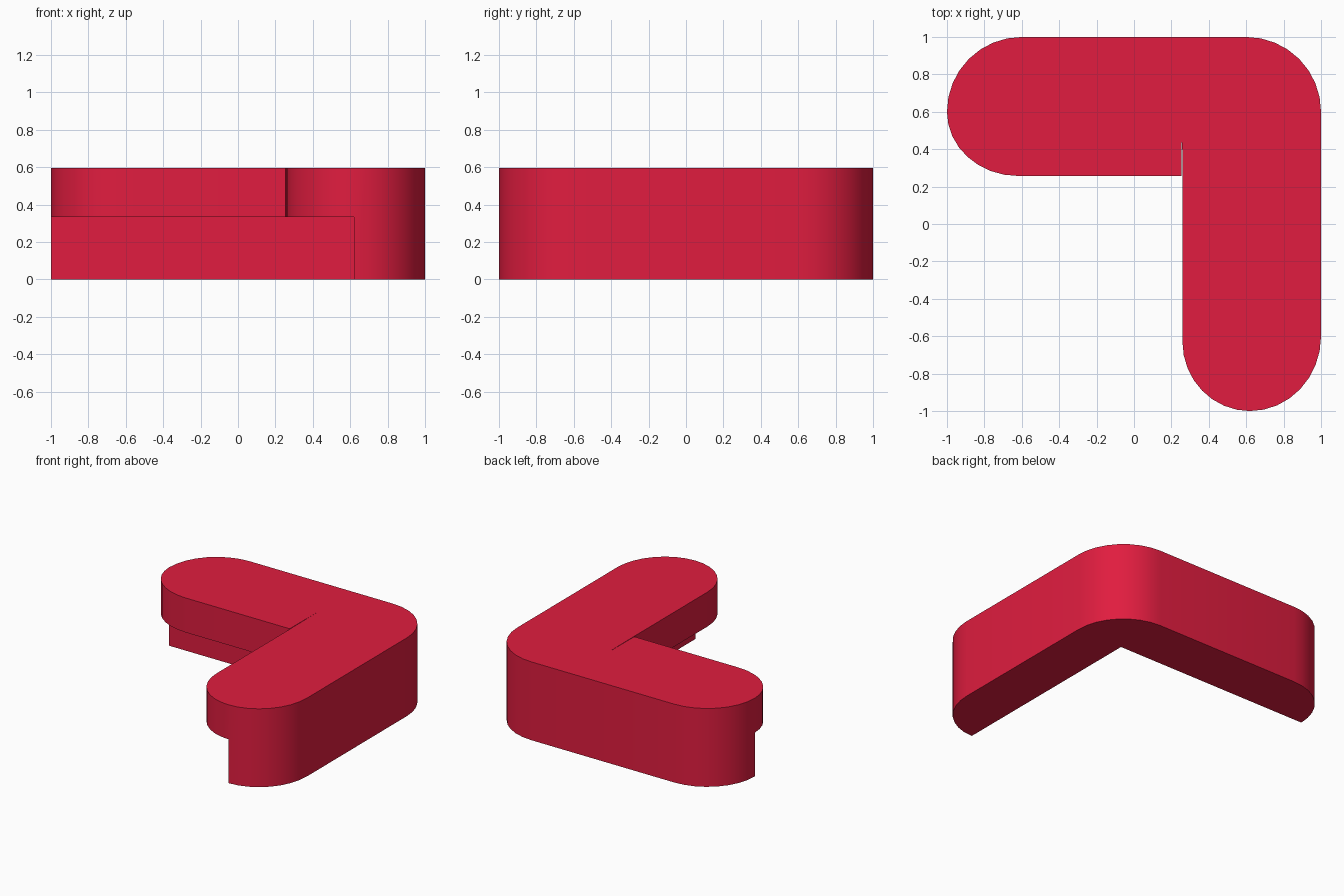
import bpy, bmesh, math

if "Cube" in bpy.data.objects:
    bpy.data.objects.remove(bpy.data.objects["Cube"])

TOP, LEDGE = 0.595, 0.333


def arc(cx, cy, rx, ry, start, end, steps=8):
    """Points on a quarter ellipse, angles in degrees."""
    pts = []
    for i in range(steps + 1):
        a = math.radians(start + (end - start) * i / steps)
        pts.append((cx + rx * math.cos(a), cy + ry * math.sin(a)))
    return pts


# Outer edge: left tip, back, rounded corner, right side, front tip
outer = (arc(-0.60, 0.60, 0.40, 0.40, 180, 90)
         + arc(0.60, 0.60, 0.40, 0.40, 90, 0)
         + arc(0.62, -0.60, 0.38, 0.40, 0, -90))
# Inner edges of the two arms, meeting at a hairline seam
seam = (0.2565, 0.60)
right_inner = arc(0.62, -0.63, 0.361, 0.37, -90, -180)[1:] + [(0.259, 0.257)]
left_inner = [(0.254, 0.257)] + arc(-0.62, 0.60, 0.38, 0.343, 270, 180)[:-1]
elbow = (0.62, 0.60)

bm = bmesh.new()
cache = {}


def v(p, z):
    key = (round(p[0], 5), round(p[1], 5), z)
    if key not in cache:
        cache[key] = bm.verts.new(key)
    return cache[key]


def cap(points, z):
    bm.faces.new([v(p, z) for p in points])


def wall(points, low, high):
    for a, b in zip(points, points[1:]):
        bm.faces.new([v(a, low), v(b, low), v(b, high), v(a, high)])


tip_l, tip_f = outer[0], outer[-1]
divider = [tip_f, elbow, seam, tip_l]

# Top, full-height outer wall and overhang walls
cap(outer + right_inner + [seam] + left_inner, TOP)
wall(outer, 0, TOP)
wall([tip_f] + right_inner + [seam] + left_inner + [tip_l], LEDGE, TOP)
# Recessed base wall, base underside and the two overhang undersides
wall(divider, 0, LEDGE)
cap(outer + [elbow, seam], 0)
cap([tip_f] + right_inner + [seam, elbow], LEDGE)
cap([seam] + left_inner + [tip_l], LEDGE)
# Join the ledge-height tips into the full-height walls
for tip, wall_face in ((tip_l, 0), (tip_f, -1)):
    other = outer[1] if wall_face == 0 else outer[-2]
    corners = {v(tip, 0), v(tip, TOP), v(other, 0), v(other, TOP)}
    old = next(f for f in bm.faces if set(f.verts) == corners)
    bm.faces.remove(old)
    bm.faces.new([v(other, 0), v(tip, 0), v(tip, LEDGE), v(tip, TOP), v(other, TOP)])

bmesh.ops.recalc_face_normals(bm, faces=bm.faces[:])
mesh = bpy.data.meshes.new("corner_counter")
bm.to_mesh(mesh)
bm.free()
counter = bpy.data.objects.new("corner_counter", mesh)
bpy.context.collection.objects.link(counter)

# Red finish
red = bpy.data.materials.new("red")
red.diffuse_color = (0.75, 0.012, 0.05, 1)
red.use_nodes = True
red.node_tree.nodes["Principled BSDF"].inputs["Base Color"].default_value = red.diffuse_color
mesh.materials.append(red)

bpy.context.view_layer.objects.active = counter
counter.select_set(True)
bpy.ops.object.shade_smooth_by_angle(angle=math.radians(35))
